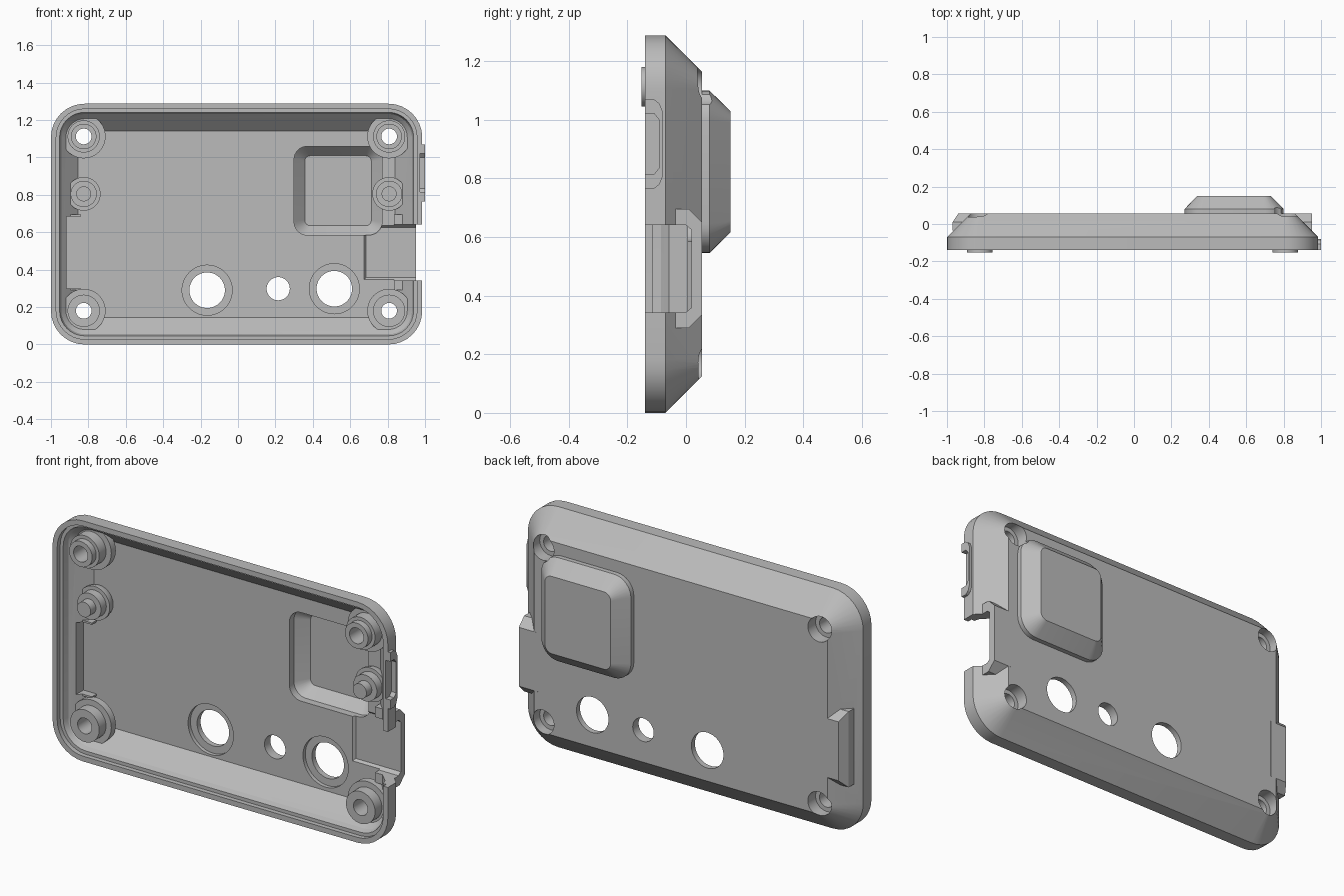
import bpy, bmesh, math

if "Cube" in bpy.data.objects:
    bpy.data.objects.remove(bpy.data.objects["Cube"])

grey = bpy.data.materials.new("plain grey")
grey.diffuse_color = (0.5, 0.5, 0.5, 1)
grey.use_nodes = True
grey.node_tree.nodes["Principled BSDF"].inputs["Base Color"].default_value = grey.diffuse_color


def rect(y, x0, x1, z0, z1, r=0.0):
    """Rounded rectangle ring lying in the plane y."""
    n = 8 if r else 0
    pts = []
    for k, (cx, cz) in enumerate([(x1 - r, z1 - r), (x0 + r, z1 - r),
                                  (x0 + r, z0 + r), (x1 - r, z0 + r)]):
        for i in range(n + 1):
            a = math.pi / 2 * (k + (i / n if n else 0))
            pts.append((cx + r * math.cos(a), y, cz + r * math.sin(a)))
    return pts


def circle(y, x, z, r, n=48):
    return [(x + r * math.cos(math.tau * i / n), y, z + r * math.sin(math.tau * i / n))
            for i in range(n)]


def loft(name, rings):
    """Closed solid skinned through rings, capped at both ends."""
    bm = bmesh.new()
    vs = [[bm.verts.new(p) for p in ring] for ring in rings]
    n = len(vs[0])
    for a, b in zip(vs, vs[1:]):
        for i in range(n):
            j = (i + 1) % n
            bm.faces.new((a[i], a[j], b[j], b[i]))
    bm.faces.new(vs[0])
    bm.faces.new(vs[-1])
    bmesh.ops.recalc_face_normals(bm, faces=bm.faces)
    me = bpy.data.meshes.new(name)
    bm.to_mesh(me)
    bm.free()
    me.materials.append(grey)
    ob = bpy.data.objects.new(name, me)
    bpy.context.collection.objects.link(ob)
    return ob


def lathe(name, x, z, profile):
    return loft(name, [circle(y, x, z, r) for y, r in profile])


def combine(target, tool, op):
    m = target.modifiers.new(op, 'BOOLEAN')
    m.operation, m.solver, m.object = op, 'EXACT', tool
    bpy.context.view_layer.objects.active = target
    bpy.ops.object.modifier_apply(modifier=m.name)
    bpy.data.objects.remove(tool)


def add(tool):
    combine(cover, tool, 'UNION')


def cut(tool):
    combine(cover, tool, 'DIFFERENCE')


def inset(y, o):
    return rect(y, -1 + o, 0.985 - o, o, 1.287 - o, max(0.18 - o, 0.025))


# tray: chamfered back, stepped lip, chamfered inside
cover = loft("back_cover", [inset(y, o) for y, o in [
    (0.055, 0.125), (-0.07, 0), (-0.14, 0), (-0.14, 0.028), (-0.115, 0.028),
    (-0.115, 0.046), (-0.085, 0.055), (0.005, 0.145)]])

# raised housing on the back
CX, CZ = 0.535, 0.822
def housing(y, hx, hz, r):
    return rect(y, CX - hx, CX + hx, CZ - hz, CZ + hz, r)

add(loft("housing", [housing(0.03, 0.265, 0.277, 0.1), housing(0.08, 0.265, 0.277, 0.1),
                     housing(0.151, 0.195, 0.207, 0.04)]))

# side blocks on the left and right edges
for x0, x1, x0b, x1b in [(0.835, 0.951, 0.835, 0.951), (-0.97, -0.84, -0.94, -0.84)]:
    add(loft("side_block", [rect(-0.035, x0, x1, 0.29, 0.695),
                            rect(0.01, x0, x1, 0.29, 0.695),
                            rect(0.0551, x0b, x1b, 0.335, 0.65)]))

# raised rim around the side socket
add(loft("socket_rim", [rect(y, 0.965, 1.0, 0.765 + d, 1.068 - d) for y, d in
                        [(-0.14, 0), (-0.108, 0), (-0.09, 0.014), (-0.08, 0.04)]]))

# screw posts
posts = [(x, z) for x in (-0.825, 0.808) for z in (0.18, 1.112)]
for x, z in posts:
    prof = [(0.045, 0.05), (-0.022, 0.117), (-0.06, 0.117), (-0.06, 0.086), (-0.118, 0.086)]
    if z > 1:
        prof += [(-0.118, 0.068), (-0.152, 0.068)]
    add(lathe("screw_post", x, z, prof))

# locating pins
for x in (-0.825, 0.808):
    add(lathe("locating_pin", x, 0.805, [
        (0.03, 0.075), (-0.02, 0.09), (-0.035, 0.09), (-0.035, 0.07), (-0.08, 0.07),
        (-0.08, 0.04), (-0.125, 0.04)]))

# screw holes with head pockets at the back
for x, z in posts:
    cut(lathe("screw_hole", x, z, [(0.1, 0.065), (-0.01, 0.065), (-0.01, 0.042), (-0.2, 0.042)]))

# hollow of the housing
cut(loft("housing_hollow", [housing(-0.015, 0.235, 0.237, 0.07), housing(0.045, 0.235, 0.237, 0.07),
                            housing(0.103, 0.178, 0.187, 0.03)]))

# round openings, the large ones counterbored inside
for x, z, r, rim in [(-0.165, 0.29, 0.095, 0.134), (0.515, 0.298, 0.095, 0.134),
                     (0.215, 0.298, 0.062, 0)]:
    prof = [(0.1, r), (0.025, r)] + ([(0.025, rim), (-0.03, rim)] if rim else [(-0.03, r)])
    cut(lathe("round_opening", x, z, prof))

# port notch on the right, recess inside the left block, socket groove
cut(loft("port_notch", [rect(-0.2, 0.67, 1.1, 0.343, 0.64), rect(0.0, 0.67, 1.1, 0.343, 0.64),
                        rect(0.018, 0.685, 1.1, 0.358, 0.625)]))
cut(loft("left_recess", [rect(-0.08, -0.918, -0.8, 0.3, 0.685), rect(0.005, -0.918, -0.8, 0.3, 0.685)]))
cut(loft("socket_groove", [rect(-0.2, 0.972, 1.1, 0.815, 1.02), rect(-0.108, 0.972, 1.1, 0.815, 1.02),
                           rect(-0.092, 0.972, 1.1, 0.835, 1.0)]))

# tidy and shade
bm = bmesh.new()
bm.from_mesh(cover.data)
bmesh.ops.remove_doubles(bm, verts=bm.verts, dist=1e-5)
bm.to_mesh(cover.data)
bm.free()
cover.select_set(True)
bpy.context.view_layer.objects.active = cover
bpy.ops.object.shade_smooth_by_angle(angle=math.radians(25))
